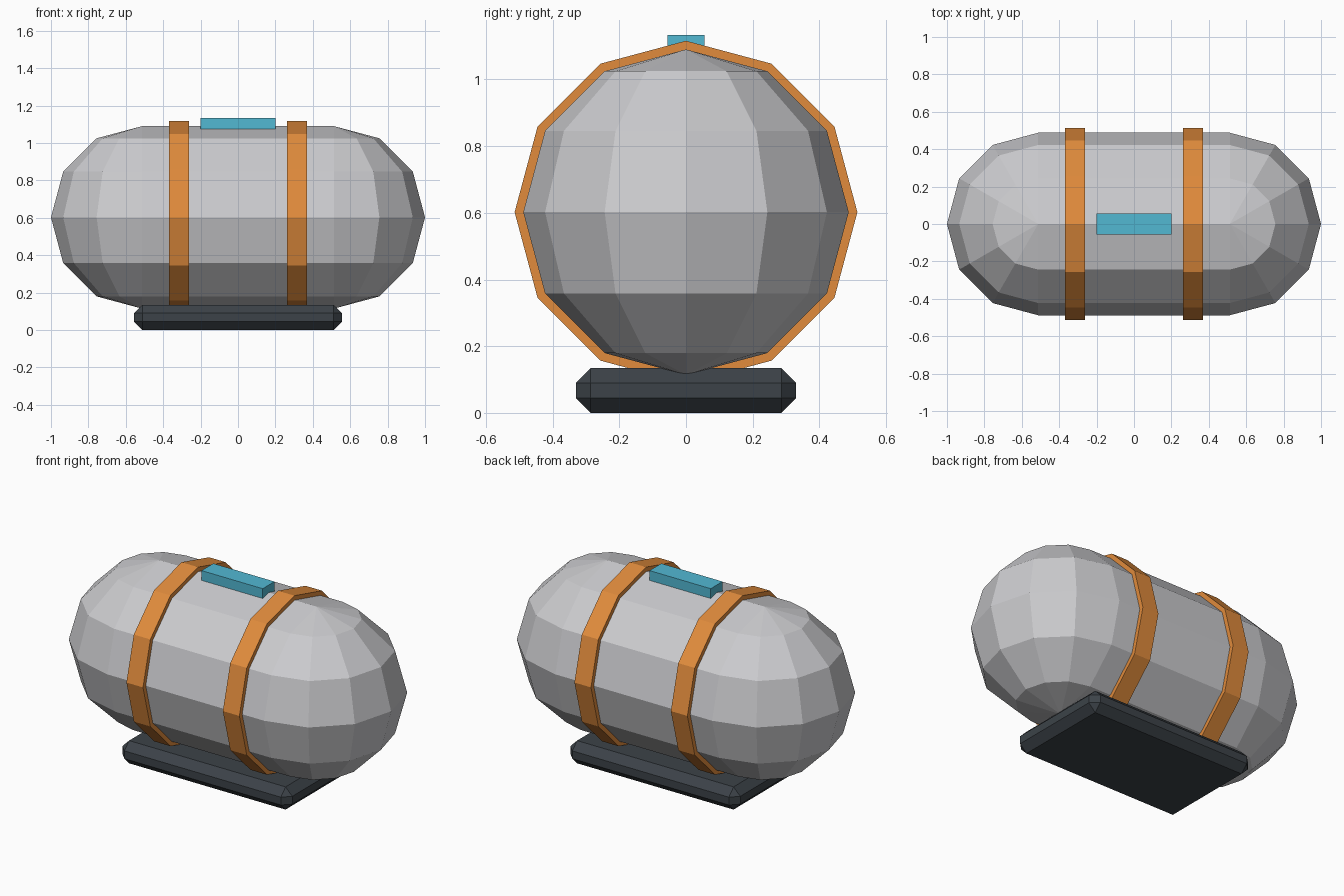
import bpy
import bmesh
from math import pi
from mathutils import Matrix, Vector

cube = bpy.data.objects.get("Cube")
if cube:
    bpy.data.objects.remove(cube, do_unlink=True)

SEGMENTS = 12
TANK_RADIUS = 0.488
TANK_Z = 0.602
HALF_LENGTH = 0.512     # from the middle to each dome's centre


def make_material(name, rgb):
    mat = bpy.data.materials.new(name)
    mat.use_nodes = True
    mat.diffuse_color = (*rgb, 1)
    bsdf = mat.node_tree.nodes["Principled BSDF"]
    bsdf.inputs["Base Color"].default_value = (*rgb, 1)
    bsdf.inputs["Roughness"].default_value = 0.7
    return mat


def add_object(name, bm, mat, location):
    bmesh.ops.recalc_face_normals(bm, faces=bm.faces)
    mesh = bpy.data.meshes.new(name)
    bm.to_mesh(mesh)
    bm.free()
    mesh.materials.append(mat)
    obj = bpy.data.objects.new(name, mesh)
    obj.location = location
    bpy.context.collection.objects.link(obj)
    return obj


def add_box(name, size, mat, location, bevel=0):
    bm = bmesh.new()
    bmesh.ops.create_cube(bm, size=1)
    bmesh.ops.scale(bm, vec=Vector(size), verts=bm.verts)
    if bevel:
        bmesh.ops.bevel(bm, geom=bm.edges[:], offset=bevel, segments=1,
                        affect='EDGES', profile=0.5)
    return add_object(name, bm, mat, location)


grey = make_material("light grey", (0.60, 0.60, 0.62))
orange = make_material("orange", (0.75, 0.26, 0.045))
cyan = make_material("cyan", (0.085, 0.48, 0.65))
charcoal = make_material("charcoal", (0.045, 0.055, 0.065))

# Tank: one dome with its rim drawn out to the middle, then mirrored
bm = bmesh.new()
bmesh.ops.create_uvsphere(bm, u_segments=SEGMENTS, v_segments=SEGMENTS // 2,
                          radius=TANK_RADIUS)
bmesh.ops.delete(bm, geom=[v for v in bm.verts if v.co.x < -0.001],
                 context='VERTS')
bmesh.ops.translate(bm, vec=(HALF_LENGTH, 0, 0), verts=bm.verts)
rim = [e for e in bm.edges if e.is_boundary]
drawn = bmesh.ops.extrude_edge_only(bm, edges=rim)["geom"]
for item in drawn:
    if isinstance(item, bmesh.types.BMVert):
        item.co.x = 0
tank = add_object("tank", bm, grey, (0, 0, TANK_Z))
mirror = tank.modifiers.new("Mirror", 'MIRROR')
mirror.use_clip = True

# Straps: twelve-sided hoops around the tank
for name, x in (("right_strap", -0.315), ("left_strap", 0.315)):
    bm = bmesh.new()
    bmesh.ops.create_cone(bm, cap_ends=False, segments=SEGMENTS,
                          radius1=0.514, radius2=0.514, depth=0.108,
                          matrix=Matrix.Rotation(pi / 2, 4, 'Y'))
    strap = add_object(name, bm, orange, (x, 0, TANK_Z))
    solid = strap.modifiers.new("Thickness", 'SOLIDIFY')
    solid.thickness = 0.027
    solid.offset = -1
    solid.use_even_offset = True

# Chamfered foot and the plate on top
add_box("base", (1.11, 0.66, 0.134), charcoal, (0, 0, 0.067), bevel=0.044)
add_box("top_plate", (0.40, 0.11, 0.058), cyan, (0, 0, 1.104))
